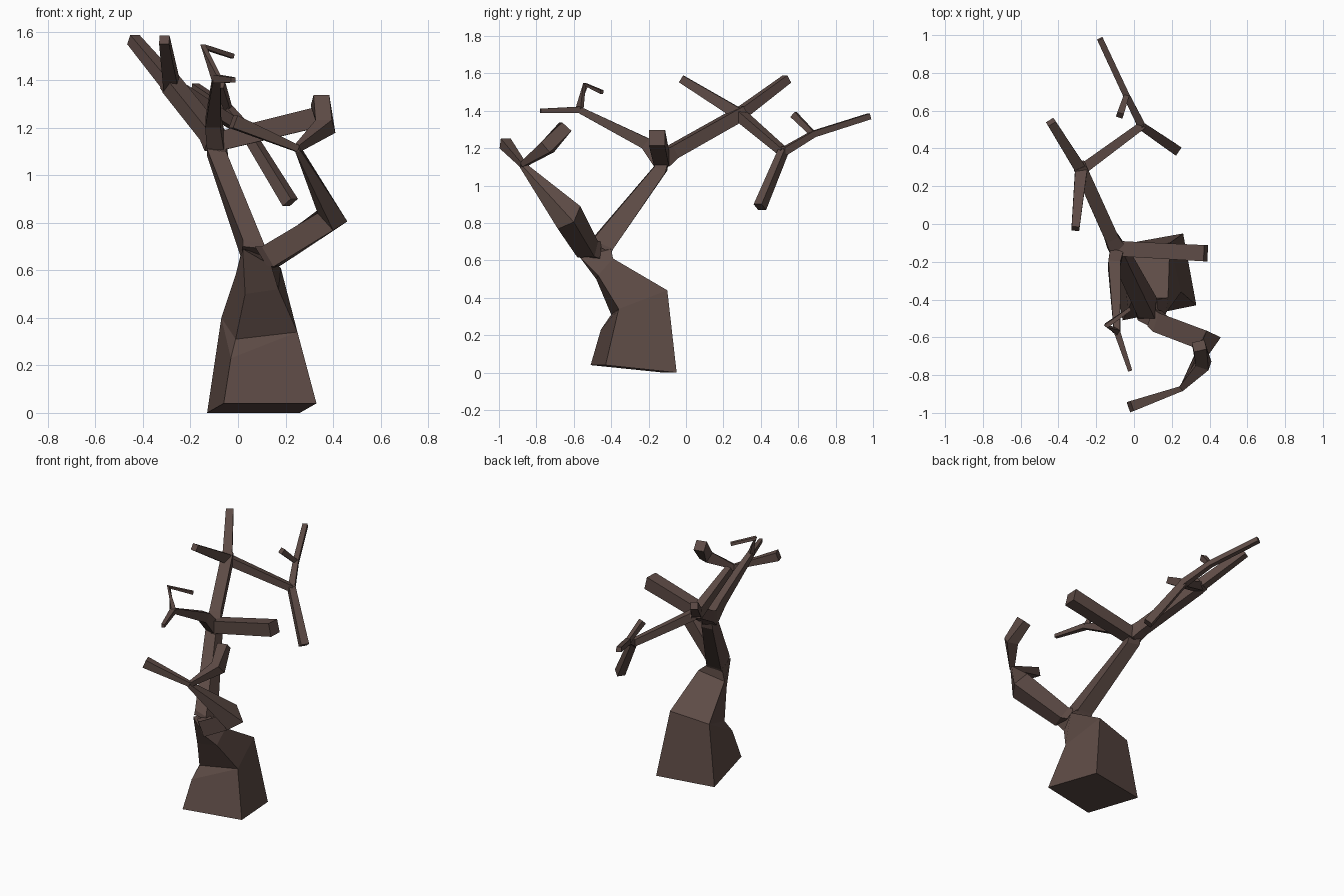
import bpy, bmesh
from mathutils import Vector

bark = bpy.data.materials.new("bark")
bark.diffuse_color = (0.11, 0.07, 0.06, 1)


def loft(name, rings):
    """Flat-faced four-sided solid through a series of four-corner rings."""
    bm = bmesh.new()
    loops = [[bm.verts.new(p) for p in ring] for ring in rings]
    for a, b in zip(loops, loops[1:]):
        for i in range(4):
            j = (i + 1) % 4
            bm.faces.new((a[i], a[j], b[j], b[i]))
    bm.faces.new(loops[0][::-1])
    bm.faces.new(loops[-1])
    bmesh.ops.recalc_face_normals(bm, faces=bm.faces[:])
    mesh = bpy.data.meshes.new(name)
    bm.to_mesh(mesh)
    bm.free()
    mesh.materials.append(bark)
    obj = bpy.data.objects.new(name, mesh)
    bpy.context.collection.objects.link(obj)
    return obj


def limb(name, *nodes):
    """Square tapered stick; each node is (point, half width)."""
    pts = [Vector(p) for p, _ in nodes]
    rings = []
    for i, (p, (_, r)) in enumerate(zip(pts, nodes)):
        d = Vector()
        if i > 0:
            d += (p - pts[i - 1]).normalized()
        if i < len(pts) - 1:
            d += (pts[i + 1] - p).normalized()
        d.normalize()
        u = d.cross(Vector((0, 0, 1))).normalized()
        v = u.cross(d)
        rings.append([p + r * (a * u + b * v)
                      for a, b in ((-1, -1), (1, -1), (1, 1), (-1, 1))])
    return loft(name, rings)


# Trunk: rings run front left, front right, back right, back left
loft("trunk", [
    [(-.06, -.51, .04), (.33, -.43, .04), (.26, -.05, 0), (-.13, -.12, 0)],
    [(-.03, -.455, .23), (.25, -.36, .34), (.19, -.10, .44), (-.07, -.15, .40)],
    [(-.01, -.40, .31), (.25, -.36, .34), (.19, -.10, .44), (-.07, -.15, .40)],
    [(.03, -.48, .50), (.17, -.47, .52), (.18, -.39, .61), (-.01, -.40, .58)],
    [(.02, -.51, .69), (.14, -.57, .62), (.12, -.40, .66), (.01, -.40, .66)],
])

# Main bough leaning back and left
loft("main_bough", [
    [(.02, -.50, .70), (.11, -.50, .69), (.12, -.40, .64), (.01, -.40, .64)],
    [(.02, -.49, .73), (.11, -.50, .71), (.12, -.39, .66), (.01, -.39, .66)],
    [(-.13, -.165, 1.11), (-.05, -.17, 1.10), (-.04, -.11, 1.07), (-.13, -.10, 1.08)],
    [(-.13, -.16, 1.18), (-.06, -.16, 1.18), (-.05, -.09, 1.15), (-.13, -.09, 1.15)],
])

# Side bough: elbow out to the right, then tapering forward
loft("side_bough", [
    [(.15, -.46, .61), (.10, -.45, .70), (.07, -.54, .70), (.12, -.56, .62)],
    [(.18, -.49, .62), (.13, -.47, .70), (.10, -.57, .70), (.15, -.58, .615)],
    [(.46, -.60, .805), (.385, -.565, .89), (.335, -.66, .84), (.40, -.685, .768)],
    [(.265, -.87, 1.10), (.26, -.865, 1.125), (.235, -.88, 1.12), (.24, -.89, 1.10)],
])

# Branch nodes
B = (-.09, -.13, 1.14)
C = (-.28, .285, 1.38)
D = (.04, .52, 1.18)
E = (-.04, .68, 1.275)
F = (-.09, -.57, 1.405)
L = (.25, -.872, 1.112)

# Branches on the side bough
limb("side_twig_up", (L, .014), ((.368, -.74, 1.205), .036), ((.345, -.645, 1.315), .034))
limb("side_twig_left", (L, .014), ((-.02, -.967, 1.225), .028))

# Branches from the main fork
limb("right_stub", (B, .04), ((.38, -.155, 1.255), .043))
limb("back_branch", (B, .045), ((-.12, -.07, 1.18), .036), (C, .035))
limb("front_branch", ((-.09, -.14, 1.13), .036), ((-.105, -.215, 1.225), .032), (F, .017))

# Twigs on the back branch
limb("back_fork_knot", ((-.265, .25, 1.36), .034), ((-.29, .31, 1.395), .034))
limb("back_twig_rear", (C, .03), ((-.44, .54, 1.57), .023))
limb("back_twig_front", (C, .032), ((-.31, -.025, 1.57), .021))
limb("back_twig_low", (C, .028), (D, .021))
limb("drooping_twig", ((.03, .525, 1.195), .021), ((.22, .395, .885), .026))
limb("far_twig", (D, .021), (E, .017), ((-.18, .98, 1.37), .016))
limb("far_twig_spur", (E, .014), ((-.075, .575, 1.38), .018))

# Twigs on the front branch
limb("front_twig", (F, .017), ((-.02, -.778, 1.40), .011))
limb("front_twig_hook", (F, .016), ((-.145, -.537, 1.54), .012), ((-.022, -.45, 1.50), .01))
